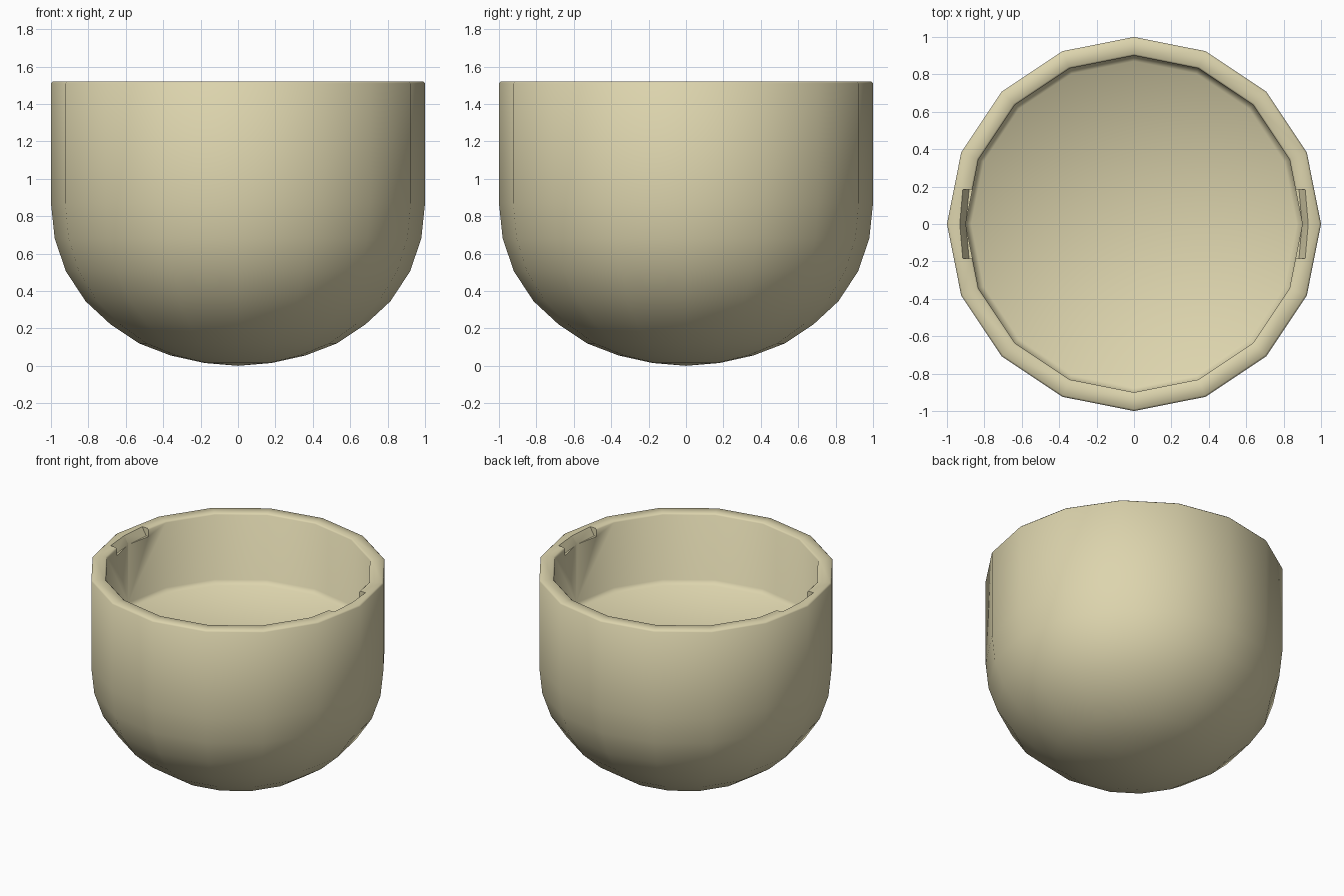
import bpy, bmesh, math

if "Cube" in bpy.data.objects:
    bpy.data.objects.remove(bpy.data.objects["Cube"])

SIDES = 16


def finish(bm, name):
    bmesh.ops.remove_doubles(bm, verts=bm.verts, dist=1e-5)
    bmesh.ops.recalc_face_normals(bm, faces=bm.faces)
    mesh = bpy.data.meshes.new(name)
    bm.to_mesh(mesh)
    bm.free()
    ob = bpy.data.objects.new(name, mesh)
    bpy.context.collection.objects.link(ob)
    return ob


def lathe(name, profile):
    bm = bmesh.new()
    verts = [bm.verts.new((r, 0, z)) for r, z in profile]
    edges = [bm.edges.new(p) for p in zip(verts, verts[1:])]
    bmesh.ops.spin(bm, geom=verts + edges, cent=(0, 0, 0), axis=(0, 0, 1),
                   angle=math.tau, steps=SIDES)
    return finish(bm, name)


# Notch cutter: sloped wedge bent at the middle, following the inner rim
def notch_cutter(name, side):
    bm = bmesh.new()
    rows = []
    for y, inset in ((-0.185, 0.016), (0, 0), (0.185, 0.016)):
        section = [(0.78, 1.46), (0.898 - inset, 1.46),
                   (0.937 - inset, 1.53), (0.78, 1.53)]
        rows.append([bm.verts.new((side * x, y, z)) for x, z in section])
    for a, b in zip(rows, rows[1:]):
        for i in range(4):
            j = (i + 1) % 4
            bm.faces.new((a[i], a[j], b[j], b[i]))
    bm.faces.new(rows[0])
    bm.faces.new(rows[-1])
    ob = finish(bm, name)
    ob.hide_render = True
    return ob


# Bowl: rounded base, straight wall, bevelled rim, flat floor inside
bowl = lathe("bowl", [
    (0, 0), (0.18, 0.015), (0.36, 0.055), (0.53, 0.12), (0.68, 0.22),
    (0.815, 0.345), (0.92, 0.505), (0.98, 0.68), (1, 0.87),
    (1, 1.51), (0.99, 1.52), (0.91, 1.52), (0.90, 1.51),
    (0.90, 1.03), (0.87, 1.0), (0, 1.0)])

# Clip notches on both sides of the inner rim
cutters = [notch_cutter("notch_cutter_left", -1), notch_cutter("notch_cutter_right", 1)]
for c in cutters:
    mod = bowl.modifiers.new("notch", 'BOOLEAN')
    mod.operation = 'DIFFERENCE'
    mod.solver = 'EXACT'
    mod.object = c

bpy.ops.object.select_all(action='DESELECT')
bowl.select_set(True)
bpy.context.view_layer.objects.active = bowl
for mod in list(bowl.modifiers):
    bpy.ops.object.modifier_apply(modifier=mod.name)
for c in cutters:
    bpy.data.objects.remove(c)
bpy.ops.object.shade_smooth_by_angle(angle=math.radians(48))

# Cream material
mat = bpy.data.materials.new("cream")
mat.diffuse_color = (0.72, 0.66, 0.42, 1)
mat.use_nodes = True
mat.node_tree.nodes["Principled BSDF"].inputs["Base Color"].default_value = mat.diffuse_color
bowl.data.materials.clear()
bowl.data.materials.append(mat)
